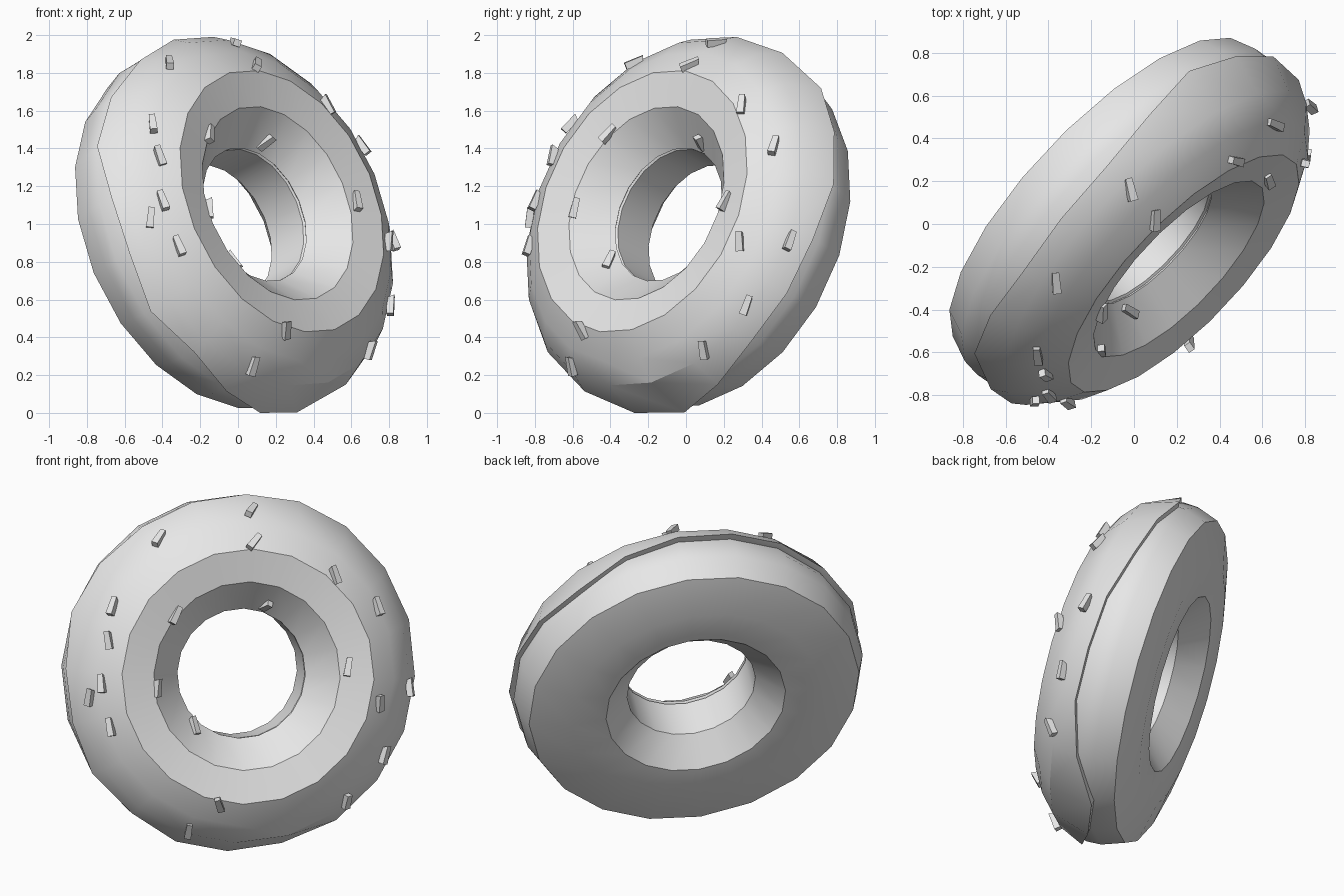
import bpy, bmesh, math, random
from mathutils import Matrix, Vector

random.seed(4)
cube = bpy.data.objects.get("Cube")
if cube:
    bpy.data.objects.remove(cube, do_unlink=True)

SIDES = 20
PHASE = math.radians(-2.5)

# Tilted frame of the ring: side, rise and axis directions, with a slight roll
axis = Vector((0.675, -0.65, 0.33)).normalized()
side = Vector((-axis.y, axis.x, 0)).normalized()
rise = axis.cross(side)
roll = Matrix.Rotation(math.radians(-3.5), 4, "Z")
tilt = Matrix((side, rise, axis)).transposed().to_4x4() @ roll

grey = bpy.data.materials.new("plain_grey")
grey.use_nodes = True
grey.diffuse_color = (0.8, 0.8, 0.8, 1)
grey.node_tree.nodes["Principled BSDF"].inputs["Base Color"].default_value = (0.8, 0.8, 0.8, 1)

parts = []


def finish(name, bm):
    bmesh.ops.recalc_face_normals(bm, faces=bm.faces)
    mesh = bpy.data.meshes.new(name)
    bm.to_mesh(mesh)
    bm.free()
    mesh.transform(tilt)
    mesh.materials.append(grey)
    ob = bpy.data.objects.new(name, mesh)
    bpy.context.collection.objects.link(ob)
    parts.append(ob)


def ring(name, profile_at):
    """Sweep a closed (radius, height) profile, given per segment, round the axis."""
    bm = bmesh.new()
    loops = []
    for i in range(SIDES):
        a = PHASE + math.tau * i / SIDES
        loops.append([bm.verts.new((r * math.cos(a), r * math.sin(a), h))
                      for r, h in profile_at(i)])
    for p, q in zip(loops, loops[1:] + loops[:1]):
        for k in range(len(p)):
            m = (k + 1) % len(p)
            bm.faces.new((p[k], q[k], q[m], p[m]))
    finish(name, bm)


# Dough ring with a broad, nearly flat back
dough = [(0.375, 0.15), (0.375, -0.1), (0.525, -0.245), (0.73, -0.258), (0.965, -0.19),
         (1.01, -0.06), (1.015, 0.03), (0.965, 0.16), (0.84, 0.26), (0.73, 0.33), (0.55, 0.31)]
ring("dough", lambda i: dough)

# Icing shell whose lower lip runs up and down the side
top = [(0.374, 0.17), (0.545, 0.35), (0.737, 0.383), (0.87, 0.3), (0.975, 0.2)]
lip = [.09, .035, .01, -.02, .05, .1, .11, .115, .08, .06,
       .13, .14, .09, .13, .05, -.04, -.08, .03, .1, .1]


def icing_profile(i):
    h = lip[i]
    r = 1.045 - 0.25 * max(0, h - 0.03)
    return top + [(r, h), (r - 0.07, h), (0.8, 0.17), (0.6, 0.17), (0.44, 0.1)]


ring("icing", icing_profile)


# Sprinkles lying on the icing
outline = top + [(1.045, 0.06)]


def surface(r):
    """Height and slope of the icing at a radius."""
    for (r0, h0), (r1, h1) in zip(outline, outline[1:]):
        if r <= r1:
            break
    slope = (h1 - h0) / (r1 - r0)
    return h0 + slope * (r - r0), slope


spots = [(.05, .94), (-.49, .79), (.04, .77), (.51, .57), (.77, .38), (-.77, .41), (-.42, .36),
         (.14, .4), (-.8, .22), (-.84, -.03), (-.9, -.11), (-.53, -.06), (-.79, -.28),
         (-.29, -.3), (.59, .04), (.97, -.1), (.77, -.17), (.82, -.48), (.6, -.74),
         (-.17, -.73), (-.32, -.89)]

bm = bmesh.new()
for u, w in spots:
    r = math.hypot(u, w)
    h, slope = surface(r)
    out = Vector((-slope * u / r, -slope * w / r, 1)).normalized()
    turn = math.radians(random.uniform(50, 110))
    along = Vector((math.cos(turn), math.sin(turn), 0))
    along = (along - out * along.dot(out) + out * random.uniform(-0.3, 0.3)).normalized()
    across = out.cross(along).normalized()
    frame = Matrix((along, across, along.cross(across))).transposed().to_4x4()
    frame.translation = Vector((u, w, h)) + out * 0.01
    made = bmesh.ops.create_cube(bm, size=1, matrix=Matrix.Diagonal((0.1, 0.04, 0.037, 1)))["verts"]
    for v in made:
        if v.co.x > 0:
            v.co.y *= 0.8
            v.co.x += v.co.z * 0.4
    bmesh.ops.transform(bm, matrix=frame, verts=made)
finish("sprinkles", bm)

# Stand the model on the ground, centred
points = [v.co for ob in parts for v in ob.data.vertices]
low = Vector([min(p[i] for p in points) for i in range(3)])
high = Vector([max(p[i] for p in points) for i in range(3)])
middle = (low + high) / 2
middle.z = low.z
for ob in parts:
    ob.data.transform(Matrix.Translation(-middle))

# Smooth shading on the rings, flat sprinkles
bpy.ops.object.select_all(action="DESELECT")
for ob in parts[:2]:
    ob.select_set(True)
bpy.context.view_layer.objects.active = parts[0]
bpy.ops.object.shade_smooth_by_angle(angle=math.radians(28))
